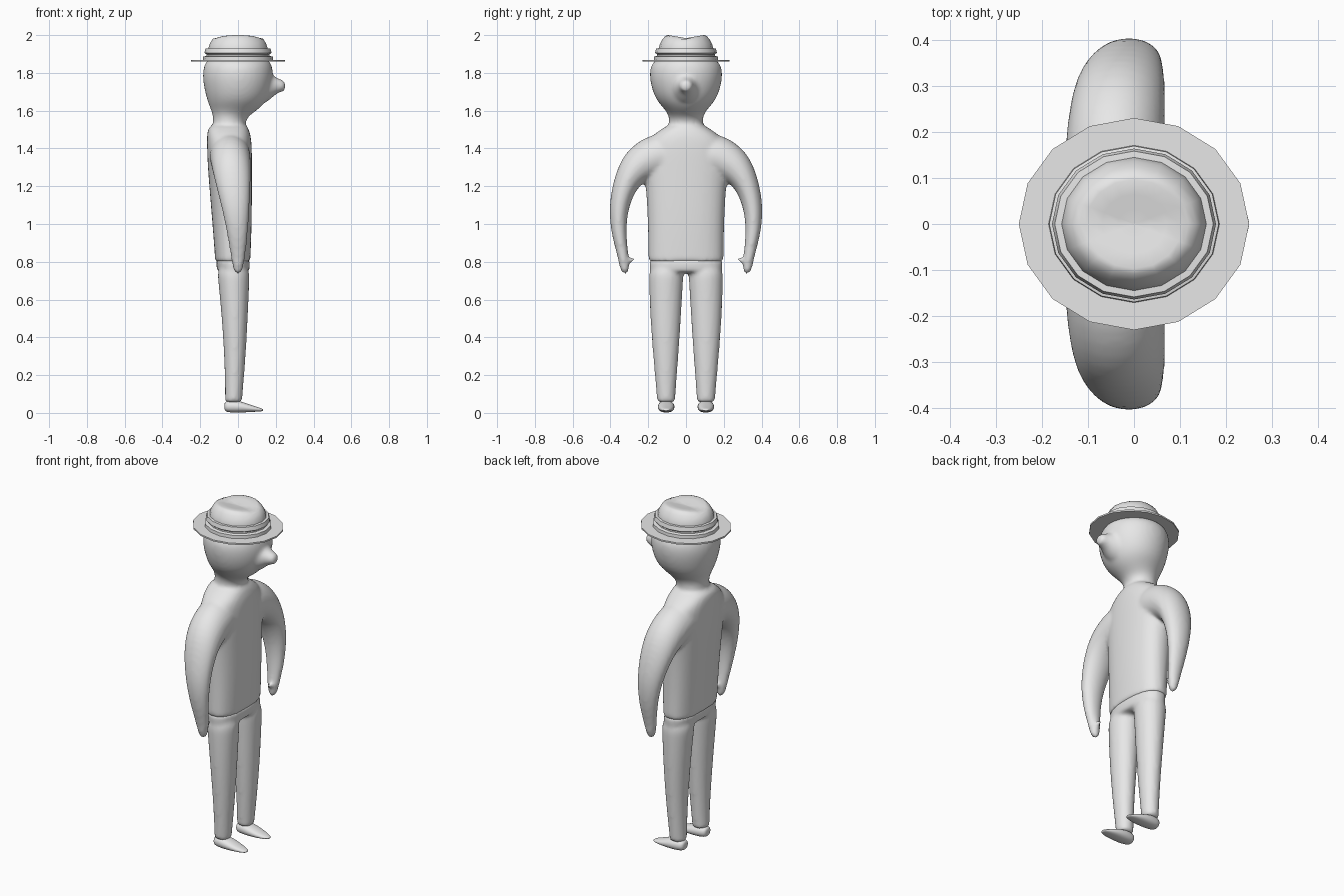
import bpy, bmesh, math
from mathutils import Vector

grey = bpy.data.materials.new("plain grey")
grey.diffuse_color = (0.8, 0.8, 0.8, 1)


def loft(bm, stations, n=16, power=2.0):
    """Skin closed rings; each station is (centre, half axis U, half axis V)."""
    rings = []
    for c, u, v in stations:
        ring = []
        for i in range(n):
            a = 2 * math.pi * i / n
            cu, sv = math.cos(a), math.sin(a)
            pu = math.copysign(abs(cu) ** (2 / power), cu)
            pv = math.copysign(abs(sv) ** (2 / power), sv)
            ring.append(bm.verts.new(Vector(c) + Vector(u) * pu + Vector(v) * pv))
        rings.append(ring)
    faces = [bm.faces.new(rings[0]), bm.faces.new(rings[-1])]
    for r, s in zip(rings, rings[1:]):
        for i in range(n):
            j = (i + 1) % n
            faces.append(bm.faces.new((r[i], r[j], s[j], s[i])))
    bmesh.ops.recalc_face_normals(bm, faces=faces)


def upright(rows):
    """Rows of (z, centre x, centre y, half depth x, half width y)."""
    return [((x, y, z), (rx, 0, 0), (0, ry, 0)) for z, x, y, rx, ry in rows]


def forward(rows):
    """Rows of (x, centre y, centre z, half width y, half height z)."""
    return [((x, y, z), (0, ry, 0), (0, 0, rz)) for x, y, z, ry, rz in rows]


def limb(rows, side):
    """Rows of (y, z, half width, centre x, half depth x) following a bent path."""
    out = []
    for i, (y, z, w, x, rx) in enumerate(rows):
        a, b = rows[max(i - 1, 0)], rows[min(i + 1, len(rows) - 1)]
        t = Vector((0, b[0] - a[0], b[1] - a[1])).normalized()
        out.append(((x, y * side, z), (rx, 0, 0), (0, -t.z * w * side, t.y * w)))
    return out


def finish(bm, name, fuse=False, subdivide=True, angle=None):
    me = bpy.data.meshes.new(name)
    bm.to_mesh(me)
    bm.free()
    me.materials.append(grey)
    ob = bpy.data.objects.new(name, me)
    bpy.context.collection.objects.link(ob)
    for p in me.polygons:
        p.use_smooth = True
    if subdivide:
        ob.modifiers.new("round", 'SUBSURF').levels = 2
        ob.modifiers["round"].render_levels = 2
    if fuse:
        # Fuse the overlapping pieces into one soft skin
        r = ob.modifiers.new("fuse", 'REMESH')
        r.mode = 'VOXEL'
        r.voxel_size = 0.011
        r.use_smooth_shade = True
        s = ob.modifiers.new("soften", 'SMOOTH')
        s.factor = 0.5
        s.iterations = 6
    if angle:
        bpy.ops.object.select_all(action='DESELECT')
        ob.select_set(True)
        bpy.context.view_layer.objects.active = ob
        bpy.ops.object.shade_smooth_by_angle(angle=math.radians(angle))
    return ob


# Upper body: torso, neck, head, nose and arms
bm = bmesh.new()
loft(bm, upright([
    (0.80, -0.028, 0, 0.094, 0.201), (0.803, -0.028, 0, 0.095, 0.202),
    (0.83, -0.028, 0, 0.096, 0.203), (1.00, -0.031, 0, 0.106, 0.205),
    (1.20, -0.039, 0, 0.115, 0.216), (1.30, -0.043, 0, 0.119, 0.228),
    (1.40, -0.045, 0, 0.121, 0.225), (1.465, -0.048, 0, 0.119, 0.19),
    (1.505, -0.052, 0, 0.110, 0.125), (1.53, -0.048, 0, 0.092, 0.094)]), power=2.4)
loft(bm, upright([
    (1.46, -0.048, 0, 0.09, 0.10), (1.52, -0.047, 0, 0.09, 0.096),
    (1.565, -0.043, 0, 0.088, 0.088), (1.605, -0.018, 0, 0.128, 0.112),
    (1.65, -0.005, 0, 0.160, 0.157), (1.71, 0, 0, 0.181, 0.184),
    (1.78, 0, 0, 0.193, 0.198), (1.84, 0, 0, 0.185, 0.193),
    (1.87, 0, 0, 0.165, 0.162), (1.895, 0, 0, 0.12, 0.11)]))
loft(bm, forward([
    (0.12, 0, 1.725, 0.09, 0.10), (0.165, 0, 1.727, 0.07, 0.075),
    (0.20, 0, 1.732, 0.047, 0.045), (0.225, 0, 1.732, 0.037, 0.035),
    (0.242, 0, 1.731, 0.032, 0.03), (0.252, 0, 1.73, 0.018, 0.018)]))
for side in (-1, 1):
    loft(bm, limb([
        (0.05, 1.375, 0.12, -0.045, 0.112), (0.17, 1.36, 0.12, -0.042, 0.110),
        (0.26, 1.31, 0.10, -0.036, 0.106), (0.322, 1.22, 0.067, -0.027, 0.096),
        (0.360, 1.08, 0.052, -0.012, 0.074), (0.356, 0.95, 0.040, -0.003, 0.056),
        (0.337, 0.85, 0.031, 0.0, 0.042), (0.329, 0.80, 0.029, 0.0, 0.034),
        (0.325, 0.765, 0.025, 0.0, 0.026), (0.32, 0.735, 0.014, 0.0, 0.016)], side))
    # Thumb
    loft(bm, limb([
        (0.325, 0.80, 0.017, 0.006, 0.017), (0.295, 0.808, 0.014, 0.006, 0.015),
        (0.268, 0.818, 0.010, 0.006, 0.010)], side), n=8)
finish(bm, "upper_body", fuse=True)

# Trousers: hips and two tapering legs
bm = bmesh.new()
loft(bm, upright([
    (0.74, -0.024, 0, 0.085, 0.194), (0.76, -0.025, 0, 0.088, 0.196),
    (0.80, -0.027, 0, 0.092, 0.198), (0.812, -0.027, 0, 0.092, 0.198),
    (0.815, -0.027, 0, 0.09, 0.197)]), power=2.4)
for side in (-1, 1):
    loft(bm, upright([(z, x, y * side, rx, ry) for z, x, y, rx, ry in [
        (0.79, -0.026, 0.103, 0.091, 0.097), (0.70, -0.022, 0.106, 0.084, 0.092),
        (0.50, -0.017, 0.108, 0.070, 0.083), (0.30, -0.016, 0.107, 0.058, 0.068),
        (0.12, -0.021, 0.106, 0.048, 0.053), (0.06, -0.024, 0.105, 0.046, 0.049),
        (0.055, -0.024, 0.105, 0.045, 0.048)]]))
finish(bm, "trousers", fuse=True)

# Pointed shoes
for side, label in ((-1, "right_shoe"), (1, "left_shoe")):
    bm = bmesh.new()
    loft(bm, forward([(x, y * side, z, ry, rz) for x, y, z, ry, rz in [
        (-0.073, 0.105, 0.034, 0.022, 0.020), (-0.06, 0.105, 0.034, 0.038, 0.031),
        (-0.02, 0.105, 0.034, 0.045, 0.034), (0.02, 0.105, 0.031, 0.046, 0.030),
        (0.07, 0.105, 0.023, 0.040, 0.019), (0.11, 0.105, 0.018, 0.028, 0.011),
        (0.135, 0.105, 0.015, 0.014, 0.006)]]), n=12, power=2.3)
    finish(bm, label)


def turned(rows):
    return upright([(z, 0, 0, r, r * 0.92) for r, z in rows])


# Hat brim: thin sixteen-sided plate
bm = bmesh.new()
loft(bm, turned([(0.25, 1.859), (0.25, 1.868)]))
finish(bm, "hat_brim", subdivide=False, angle=30)

# Hat band: lower lip, groove and upper ledge
bm = bmesh.new()
loft(bm, turned([(0.186, 1.862), (0.184, 1.886), (0.166, 1.890), (0.166, 1.898),
                 (0.178, 1.906), (0.172, 1.929), (0.14, 1.931)]))
finish(bm, "hat_band", subdivide=False, angle=30)

# Hat crown with a shallow crease running front to back
bm = bmesh.new()
loft(bm, turned([(0.158, 1.90), (0.157, 1.932), (0.149, 1.955), (0.134, 1.98),
                 (0.118, 1.996), (0.105, 2.0), (0.07, 2.0), (0.035, 2.0), (0.004, 2.0)]))
for v in bm.verts:
    if v.co.z > 1.99:
        v.co.z -= 0.016 * max(0, 1 - abs(v.co.y) / 0.095)
finish(bm, "hat_crown", subdivide=False, angle=50)
